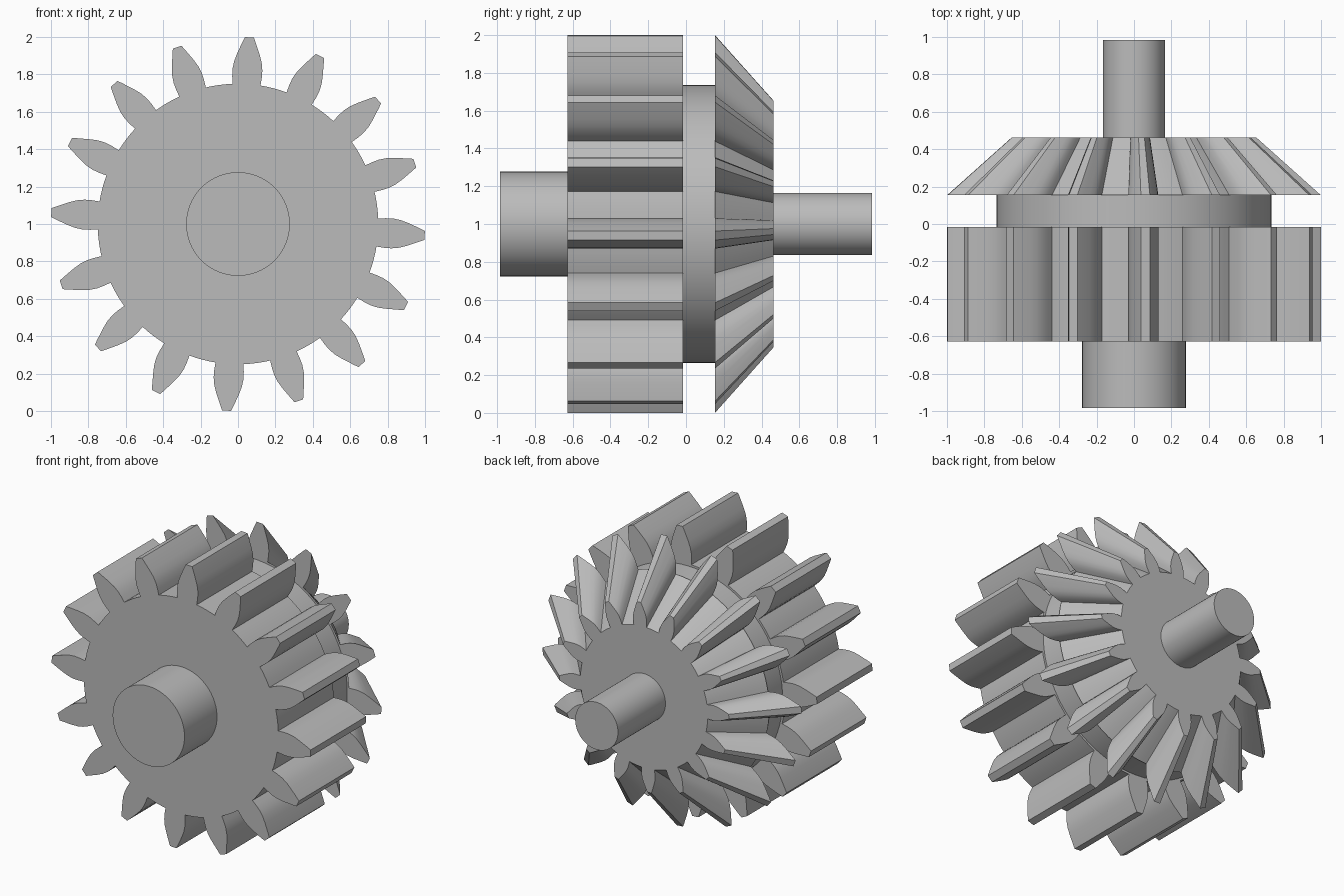
import bpy
import bmesh
from math import cos, sin, pi, radians, asin

cube = bpy.data.objects.get("Cube")
if cube:
    bpy.data.objects.remove(cube, do_unlink=True)

# One plain grey metal
metal = bpy.data.materials.new("grey metal")
metal.use_nodes = True
GREY = (0.5, 0.5, 0.5, 1.0)
metal.diffuse_color = GREY
metal.node_tree.nodes["Principled BSDF"].inputs["Base Color"].default_value = GREY

AXIS_Z = 1.0
TEETH = 16
PHASE = radians(-3.5)
ROOT_STEPS = 4
# Tooth flank: (radius, half width) from root to tip
FLANK = [(0.75, 0.075), (0.79, 0.079), (0.83, 0.08), (0.87, 0.074),
         (0.91, 0.061), (0.95, 0.045), (0.98, 0.033), (1.0, 0.024)]


def gear_outline():
    """Closed outline of the toothed wheel as (x, z) points about the axis."""
    points = []
    pitch = 2 * pi / TEETH
    root, half = FLANK[0]
    edge = asin(half / root)
    for k in range(TEETH):
        a = PHASE + k * pitch
        side = [(r, -w) for r, w in FLANK] + [(r, w) for r, w in reversed(FLANK)]
        for r, w in side:
            d = (r * r - w * w) ** 0.5
            points.append((d * cos(a) - w * sin(a), d * sin(a) + w * cos(a)))
        # Root arc to the next tooth
        for i in range(1, ROOT_STEPS):
            b = a + edge + (pitch - 2 * edge) * i / ROOT_STEPS
            points.append((root * cos(b), root * sin(b)))
    return points


def circle_outline(radius, sides=96):
    return [(radius * cos(2 * pi * i / sides), radius * sin(2 * pi * i / sides))
            for i in range(sides)]


def loft(name, outline, y0, y1, end_scale=1.0):
    """Solid from an outline at y0 to the scaled outline at y1."""
    bm = bmesh.new()
    rings = [[bm.verts.new((x * s, y, AXIS_Z + z * s)) for x, z in outline]
             for y, s in ((y0, 1.0), (y1, end_scale))]
    n = len(outline)
    for i in range(n):
        j = (i + 1) % n
        bm.faces.new((rings[0][i], rings[0][j], rings[1][j], rings[1][i]))
    for ring in rings:
        bm.faces.new(ring)
    bmesh.ops.recalc_face_normals(bm, faces=bm.faces)
    mesh = bpy.data.meshes.new(name)
    bm.to_mesh(mesh)
    bm.free()
    mesh.materials.append(metal)
    obj = bpy.data.objects.new(name, mesh)
    bpy.context.collection.objects.link(obj)
    bpy.ops.object.select_all(action='DESELECT')
    obj.select_set(True)
    bpy.context.view_layer.objects.active = obj
    bpy.ops.object.shade_smooth_by_angle(angle=radians(25))
    return obj


# Front to back along the axle
loft("front_shaft", circle_outline(0.277), -0.985, -0.627)
loft("spur_gear", gear_outline(), -0.627, -0.016)
loft("collar", circle_outline(0.735), -0.016, 0.154)
loft("bevel_gear", gear_outline(), 0.154, 0.462, 0.655)
loft("rear_shaft", circle_outline(0.165), 0.462, 0.985)
